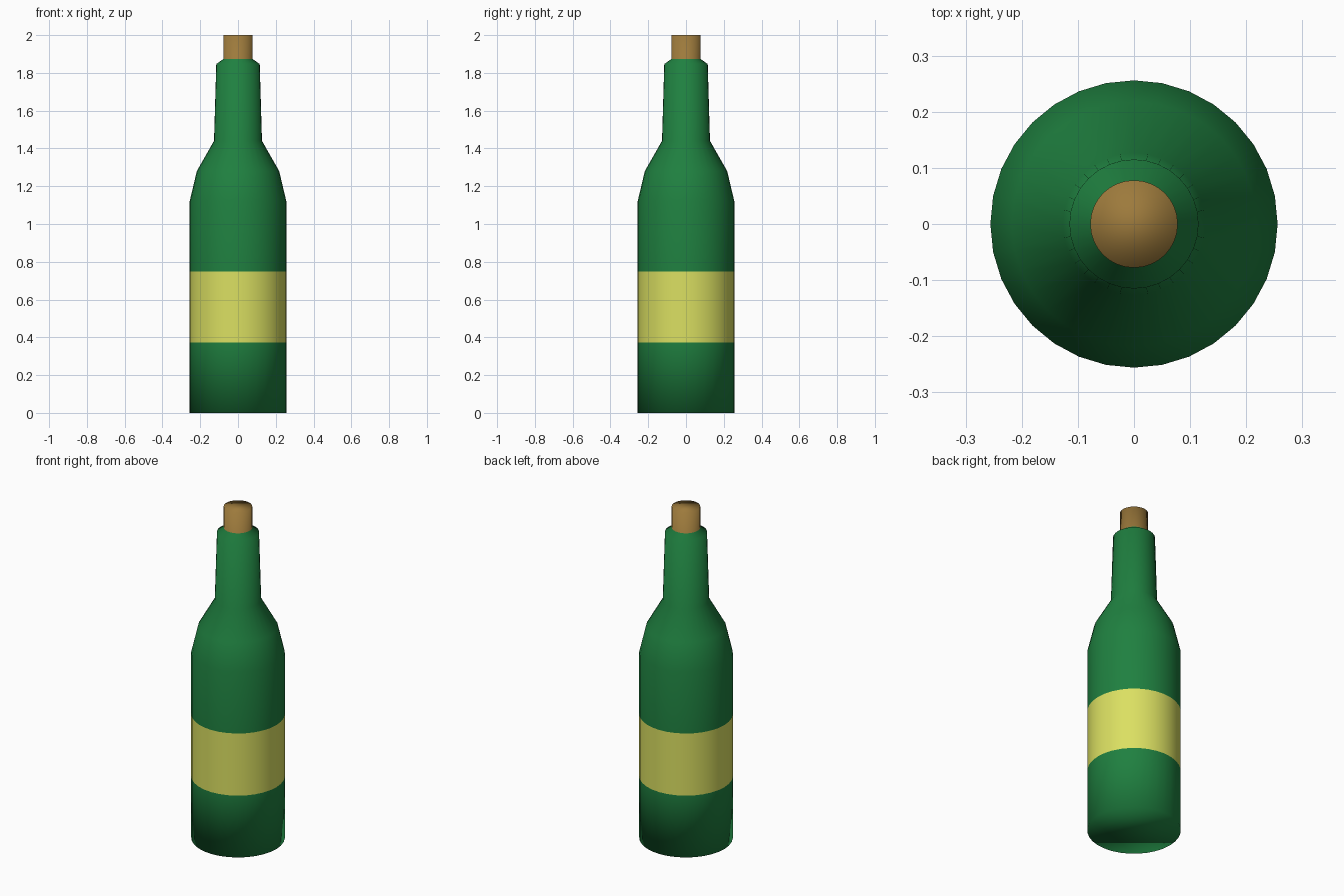
import bpy
import bmesh
from math import cos, sin, tau

if "Cube" in bpy.data.objects:
    bpy.data.objects.remove(bpy.data.objects["Cube"])

SIDES = 32


def material(name, color):
    m = bpy.data.materials.new(name)
    m.diffuse_color = (*color, 1)
    m.use_nodes = True
    m.node_tree.nodes["Principled BSDF"].inputs["Base Color"].default_value = m.diffuse_color
    return m


def lathe(name, profile, mats, bands=None, cap_bottom=True, cap_top=True):
    """Spin (radius, z) points round z; bands gives a material slot per ring gap."""
    bm = bmesh.new()
    rings = [[bm.verts.new((r * cos(tau * i / SIDES), r * sin(tau * i / SIDES), z))
              for i in range(SIDES)] for r, z in profile]
    for k, (lo, hi) in enumerate(zip(rings, rings[1:])):
        for i in range(SIDES):
            j = (i + 1) % SIDES
            f = bm.faces.new((lo[i], lo[j], hi[j], hi[i]))
            f.material_index = bands[k] if bands else 0
    if cap_bottom:
        bm.faces.new(rings[0][::-1])
    if cap_top:
        bm.faces.new(rings[-1])
    for f in bm.faces:
        f.smooth = True
    mesh = bpy.data.meshes.new(name)
    bm.to_mesh(mesh)
    bm.free()
    for m in mats:
        mesh.materials.append(m)
    obj = bpy.data.objects.new(name, mesh)
    bpy.context.collection.objects.link(obj)
    return obj


glass = material("green_glass", (0.0137, 0.216, 0.051))
paper = material("label_paper", (0.708, 0.745, 0.122))
wood = material("cork", (0.337, 0.195, 0.045))

# Glass body with the label as a coloured band, and the stopper continuing from its lip
R = 0.256
CORK_R = 0.078
lathe("bottle_with_stopper",
      [(R, 0), (R, 0.373), (R, 0.748), (R, 1.12), (0.218, 1.28),
       (0.127, 1.44), (0.115, 1.847), (CORK_R, 1.873), (CORK_R, 2.0)],
      [glass, paper, wood], [0, 1, 0, 0, 0, 0, 0, 2])

# Colour the top cap as cork
mesh = bpy.data.objects["bottle_with_stopper"].data
mesh.polygons[-1].material_index = 2
